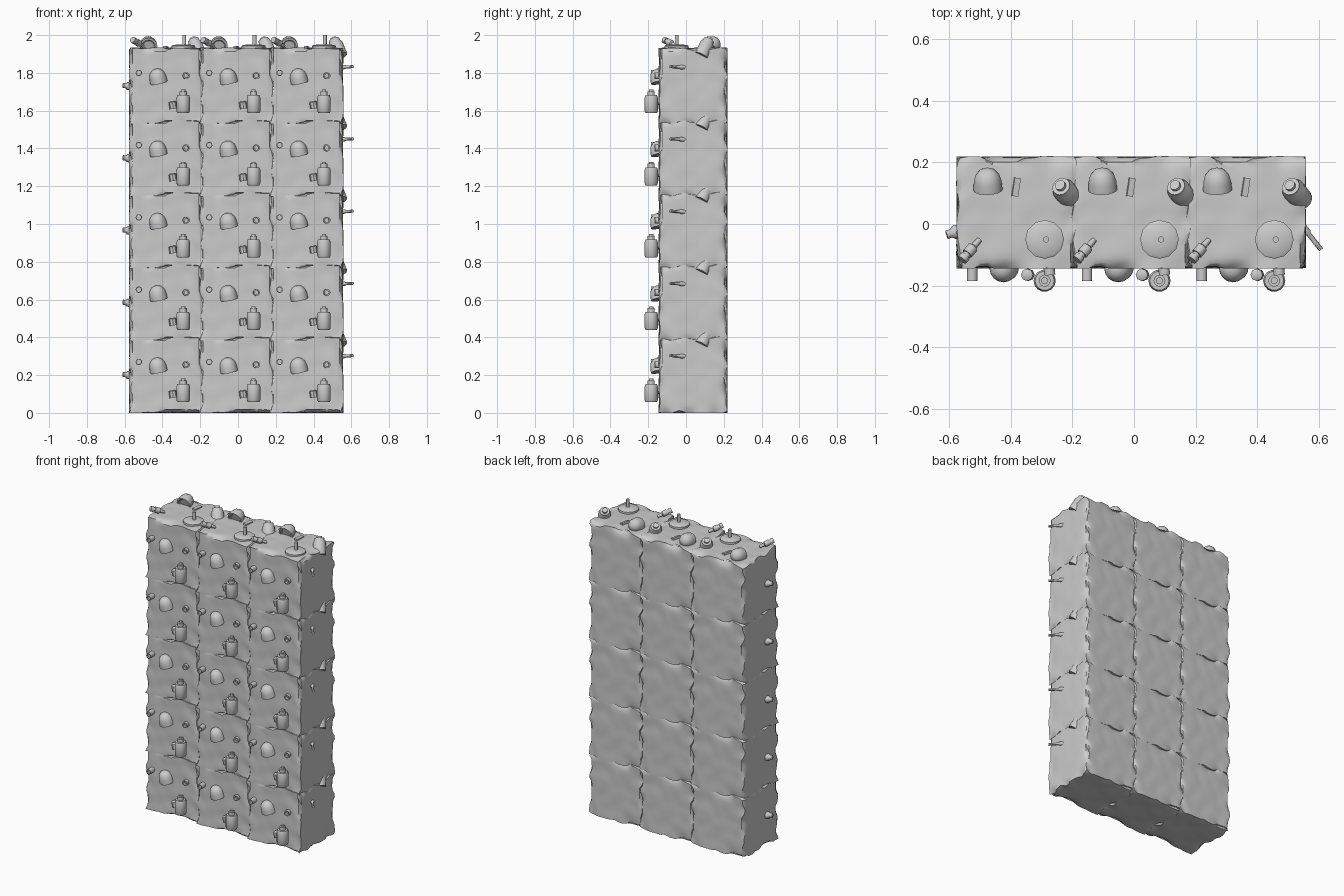
import bpy, bmesh, math
from mathutils import Vector, noise

cube = bpy.data.objects.get("Cube")
if cube:
    bpy.data.objects.remove(cube)

grey = bpy.data.materials.new("light_grey")
grey.use_nodes = True
grey.diffuse_color = (0.6, 0.6, 0.6, 1)
grey.node_tree.nodes["Principled BSDF"].inputs["Base Color"].default_value = grey.diffuse_color

COLS, ROWS = 3, 5
DX, DZ = 0.3725, 0.3825
SIZE = Vector((0.39, 0.365, 0.405))


def finish(bm, name, angle):
    """Turn a bmesh into a mesh with sharp edges above the angle."""
    bmesh.ops.recalc_face_normals(bm, faces=bm.faces)
    for f in bm.faces:
        f.smooth = True
    for e in bm.edges:
        e.smooth = e.calc_face_angle(0) < math.radians(angle)
    mesh = bpy.data.meshes.new(name)
    bm.to_mesh(mesh)
    bm.free()
    mesh.materials.append(grey)
    return mesh


def lathe(name, profile, segs=14):
    """Closed solid of revolution about z from (radius, height) pairs."""
    bm = bmesh.new()
    rings = []
    for r, h in profile:
        rings.append([bm.verts.new((r * math.cos(t * math.tau / segs),
                                    r * math.sin(t * math.tau / segs), h))
                      for t in range(segs)])
    for a, b in zip(rings, rings[1:]):
        for k in range(segs):
            n = (k + 1) % segs
            bm.faces.new((a[k], a[n], b[n], b[k]))
    bm.faces.new(rings[0])
    bm.faces.new(rings[-1])
    return finish(bm, name, 40)


def place(mesh, loc, axis=(0, 0, 1)):
    ob = bpy.data.objects.new(mesh.name, mesh)
    bpy.context.collection.objects.link(ob)
    ob.location = loc
    ob.rotation_euler = Vector(axis).to_track_quat('Z', 'Y').to_euler()
    return ob


def worn_block():
    """Block with gently lumpy faces and chipped edges."""
    bm = bmesh.new()
    bmesh.ops.create_cube(bm, size=2)
    bmesh.ops.subdivide_edges(bm, edges=bm.edges, cuts=19, use_grid_fill=True)
    for v in bm.verts:
        u = v.co.copy()
        p = Vector((u.x * SIZE.x, u.y * SIZE.y, u.z * SIZE.z)) / 2
        edge = sorted(abs(c) for c in u)[1] ** 10
        for a in range(3):
            if abs(u[a]) > 0.999:
                n = noise.noise(u * 2.6 + Vector((a * 9.1, u[a] * 3.3, 2)))
                lump = 0.004 * (0.5 + n)
                chip = 0.034 * edge * max(0, n + 0.12)
                p[a] -= math.copysign(lump + chip, u[a])
        v.co = p
    return finish(bm, "worn_block", 38)


# Shared part shapes
block = worn_block()
canister = lathe("canister", [(0.03, -0.05), (0.036, -0.04), (0.036, 0.032), (0.031, 0.045),
                              (0.019, 0.045), (0.019, 0.065), (0.011, 0.065), (0.011, 0.075)])
side_cap = lathe("canister_side_cap", [(0.02, -0.02), (0.02, 0.015), (0.012, 0.02)], 8)
stub = lathe("round_stub", [(0.017, -0.03), (0.017, 0.035), (0.012, 0.035), (0.012, 0.025)])
ring = lathe("small_ring", [(0.018, -0.02), (0.018, 0.018), (0.011, 0.018), (0.011, 0.0)])
dome = lathe("half_dome", [(0.03, -0.025), (0.036, -0.03), (0.047, -0.03), (0.045, 0.0),
                           (0.039, 0.022), (0.025, 0.038), (0.01, 0.044)], 16)
disc = lathe("hub_disc", [(0.063, -0.03), (0.063, 0.008), (0.055, 0.013), (0.015, 0.016)], 12)
post = lathe("hub_post", [(0.01, 0), (0.01, 0.06)], 10)
bottle = lathe("tilted_bottle", [(0.038, -0.06), (0.038, 0.015), (0.03, 0.028),
                                 (0.03, 0.04), (0.017, 0.04), (0.017, 0.052)], 16)
screw = lathe("screw", [(0.009, -0.055), (0.011, -0.025), (0.018, -0.02), (0.018, 0.01),
                        (0.013, 0.01), (0.013, 0.02), (0.017, 0.02), (0.017, 0.038)], 10)
rod = lathe("side_rod", [(0.012, -0.01), (0.012, 0.03), (0.008, 0.035), (0.008, 0.1)], 8)
knob = lathe("side_knob", [(0.022, -0.03), (0.022, 0.01), (0.014, 0.02), (0.014, 0.035)], 10)

for i in range(COLS):
    x = i * DX
    for j in range(ROWS):
        z = j * DZ
        place(block, (x - 0.382, 0.0375, z + SIZE.z / 2 - 0.001))
        # Front fittings
        place(canister, (x - 0.29, -0.184, z + 0.107))
        place(side_cap, (x - 0.345, -0.165, z + 0.1), (-0.15, 0, 1))
        place(stub, (x - 0.525, -0.15, z + 0.27), (0, -1, 0))
        place(ring, (x - 0.275, -0.148, z + 0.255), (0.1, -1, 0))
        place(dome, (x - 0.425, -0.145, z + 0.248), (-0.2, -0.2, 1))
        # Bottles and screws that break through the outer sides
        if i == COLS - 1 or j == ROWS - 1:
            place(bottle, (x - 0.223, 0.105, z + 0.41), (-0.4, 0.5, 1))
        if i == 0 or j == ROWS - 1:
            place(screw, (x - 0.535, -0.09, z + 0.432), (-0.6, -0.7, 0.35))

    # Top fittings
    top = 1.93
    place(disc, (x - 0.29, -0.05, top + 0.005))
    place(post, (x - 0.285, -0.05, top + 0.01))
    place(dome, (x - 0.475, 0.138, top + 0.02), (-0.05, 1, 0.35))
    bm = bmesh.new()
    bmesh.ops.create_cube(bm, size=1)
    bmesh.ops.scale(bm, vec=(0.02, 0.06, 0.04), verts=bm.verts)
    slat = place(finish(bm, "top_slat", 30), (x - 0.385, 0.12, top - 0.008))
    slat.rotation_euler = (0, 0.2, -0.15)

# Side fittings, one set for each row
for j in range(ROWS):
    z = j * DZ
    place(rod, (0.545, -0.005, z + 0.3), (0.62, -0.78, 0.03))
    place(knob, (-0.575, -0.025, z + 0.2), (-1, -0.3, 0.1))
